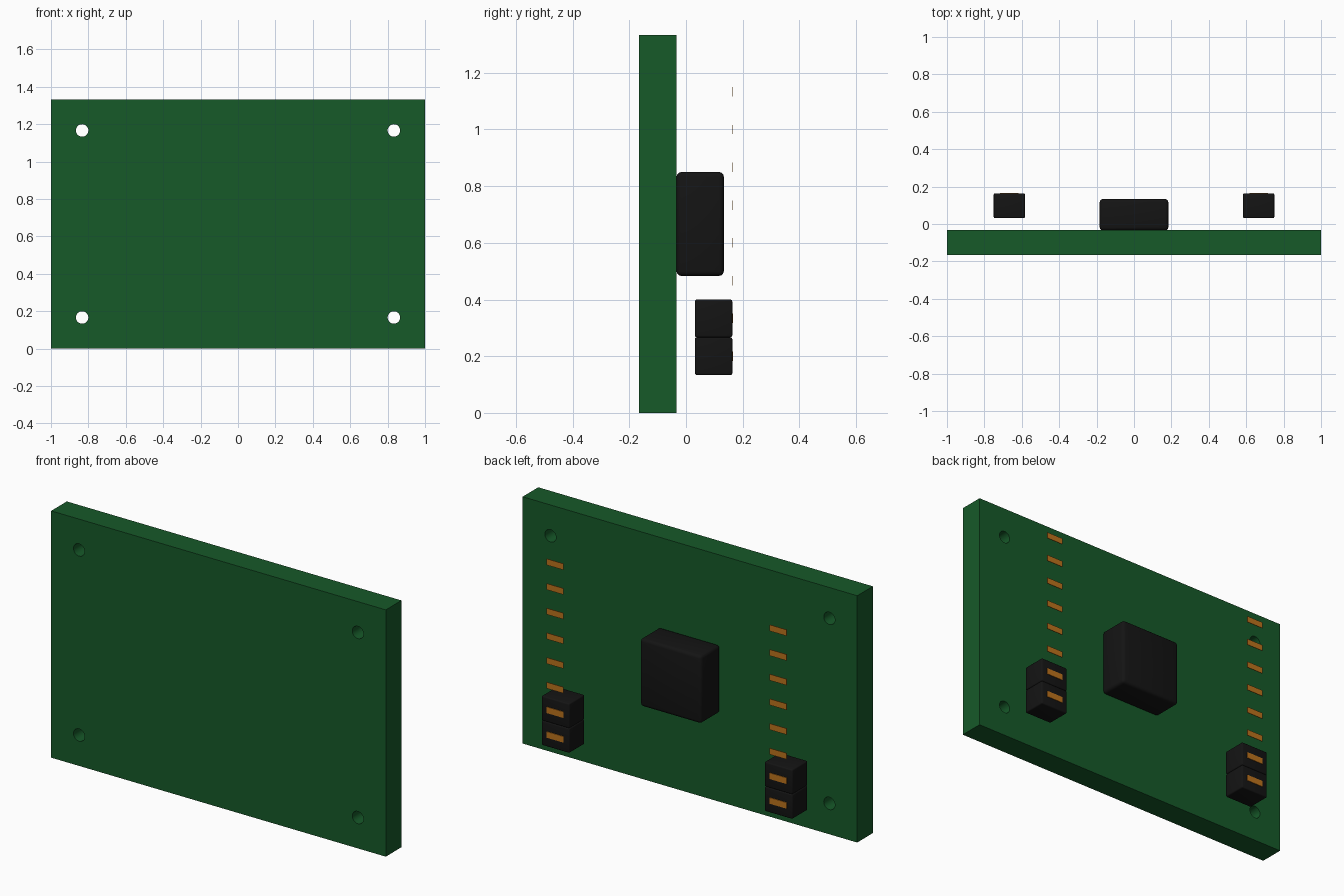
import bpy
import math

if "Cube" in bpy.data.objects:
    bpy.data.objects.remove(bpy.data.objects["Cube"])

U = 1 / 6  # base grid unit of the board


def material(name, rgb):
    m = bpy.data.materials.new(name)
    m.diffuse_color = (*rgb, 1)
    m.use_nodes = True
    m.node_tree.nodes["Principled BSDF"].inputs["Base Color"].default_value = m.diffuse_color
    return m


GREEN = material("board_green", (0.008, 0.1, 0.022))
BLACK = material("plastic_black", (0.007, 0.007, 0.007))
COPPER = material("contact_copper", (0.5, 0.17, 0.012))


def box(name, center, size, mat, bevel=0):
    bpy.ops.mesh.primitive_cube_add(size=1, location=center)
    ob = bpy.context.object
    ob.name = name
    ob.scale = size
    bpy.ops.object.transform_apply(location=False, rotation=False, scale=True)
    ob.data.materials.append(mat)
    if bevel:
        mod = ob.modifiers.new("bevel", "BEVEL")
        mod.width = bevel
        mod.segments = 3
        bpy.ops.object.modifier_apply(modifier=mod.name)
        bpy.ops.object.shade_smooth_by_angle(angle=math.radians(35))
    return ob


# Circuit board with four mounting holes
board = box("board", (0, -0.6 * U, 4 * U), (12 * U, 0.8 * U, 8 * U), GREEN)
for x in (-5, 5):
    for z in (1, 7):
        bpy.ops.mesh.primitive_cylinder_add(
            vertices=32, radius=0.2 * U, depth=2 * U,
            location=(x * U, -0.6 * U, z * U), rotation=(math.pi / 2, 0, 0))
        cutter = bpy.context.object
        cutter.name = "hole_cutter"
        cutter.hide_render = True
        mod = board.modifiers.new("hole", "BOOLEAN")
        mod.operation = "DIFFERENCE"
        mod.solver = "EXACT"
        mod.object = cutter
        bpy.context.view_layer.objects.active = board
        bpy.ops.object.modifier_apply(modifier=mod.name)
        bpy.data.objects.remove(cutter)
bpy.context.view_layer.objects.active = board
board.select_set(True)
bpy.ops.object.shade_smooth_by_angle(angle=math.radians(35))

# Central chip
box("chip", (0, 0.3 * U, 4 * U), (2.2 * U, U, 2.2 * U), BLACK, 0.1 * U)

# Two columns: eight thin contacts, header blocks behind the lowest two
for side, x in (("left", -4 * U), ("right", 4 * U)):
    for i in range(8):
        z = (1.2 + 0.8 * i) * U
        box(f"contact_{side}_{i + 1}", (x, 0.99 * U, z),
            (0.6 * U, 0.02 * U, 0.2 * U), COPPER)
        if i < 2:
            box(f"header_{side}_{i + 1}", (x, 0.585 * U, z),
                (U, 0.79 * U, 0.8 * U), BLACK, 0.04 * U)
